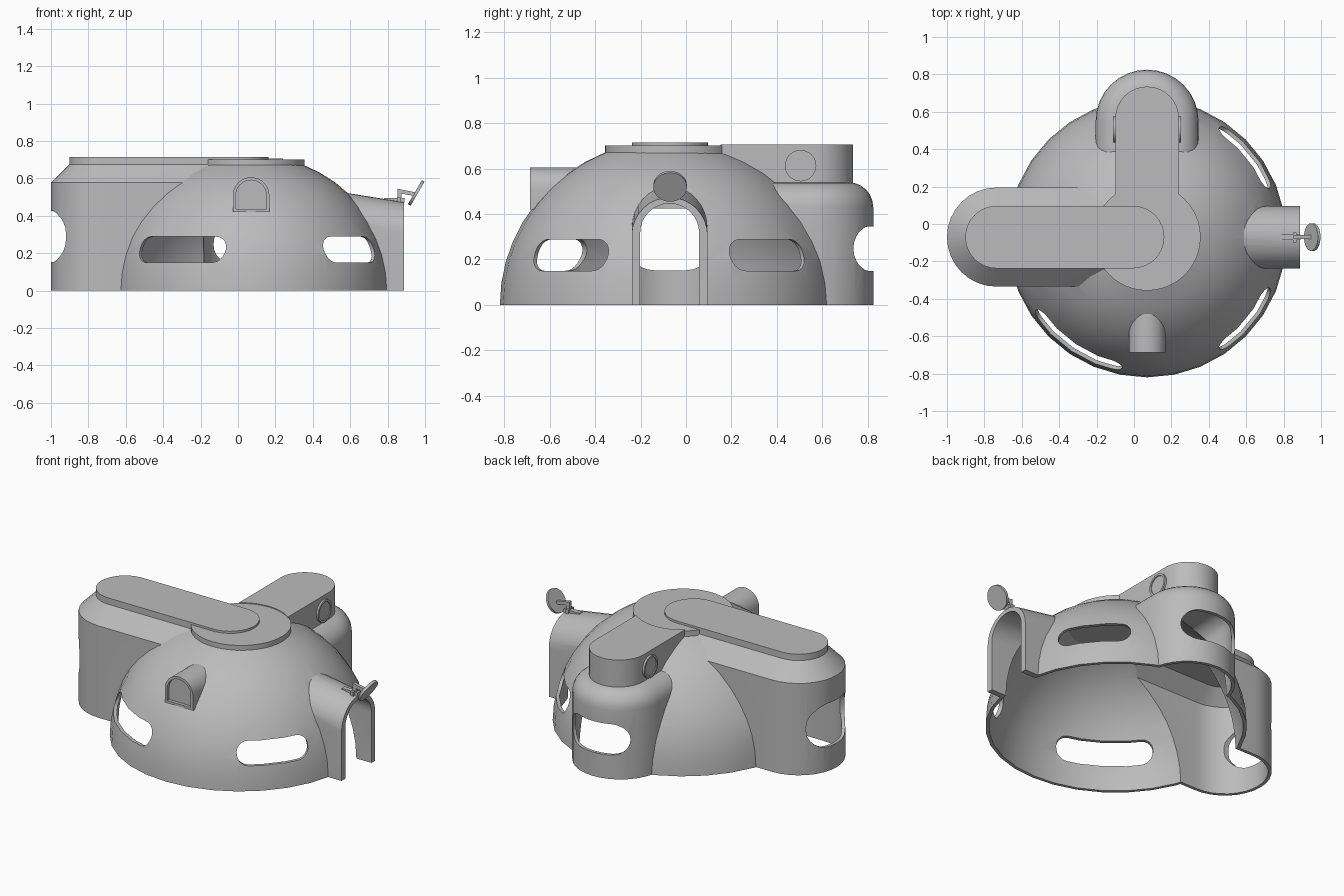
import bpy, bmesh, math
from mathutils import Vector

if "Cube" in bpy.data.objects:
    bpy.data.objects.remove(bpy.data.objects["Cube"])

CX, CY = 0.07, -0.075            # dome axis
grey = bpy.data.materials.new("plain grey")
grey.diffuse_color = (0.5, 0.5, 0.5, 1)
grey.use_nodes = True
grey.node_tree.nodes["Principled BSDF"].inputs["Base Color"].default_value = grey.diffuse_color


def loft(name, rings):
    """Closed solid through rings that have equal numbers of points."""
    bm = bmesh.new()
    vs = [[bm.verts.new(p) for p in ring] for ring in rings]
    n = len(vs[0])
    for a, b in zip(vs, vs[1:]):
        for i in range(n):
            j = (i + 1) % n
            bm.faces.new((a[i], a[j], b[j], b[i]))
    bm.faces.new(vs[0][::-1])
    bm.faces.new(vs[-1])
    bmesh.ops.recalc_face_normals(bm, faces=bm.faces)
    me = bpy.data.meshes.new(name)
    bm.to_mesh(me)
    bm.free()
    me.materials.append(grey)
    ob = bpy.data.objects.new(name, me)
    bpy.context.collection.objects.link(ob)
    return ob


def boolean(target, other, op):
    other.hide_render = True
    m = target.modifiers.new(op, 'BOOLEAN')
    m.operation, m.object, m.solver = op, other, 'EXACT'
    bpy.context.view_layer.objects.active = target
    bpy.ops.object.modifier_apply(modifier=m.name)
    bpy.data.objects.remove(other)


def smooth(ob, angle=25):
    bpy.ops.object.select_all(action='DESELECT')
    ob.select_set(True)
    bpy.context.view_layer.objects.active = ob
    bpy.ops.object.shade_smooth_by_angle(angle=math.radians(angle))


def arc(c, r, a0, a1, n):
    return [(c[0] + r * math.cos(math.radians(a0 + (a1 - a0) * i / n)),
             c[1] + r * math.sin(math.radians(a0 + (a1 - a0) * i / n))) for i in range(n + 1)]


def stadium(c, r, ang, length, both=False):
    """Round end at c facing ang, running back by length."""
    d = (math.cos(math.radians(ang)), math.sin(math.radians(ang)))
    e = (c[0] - d[0] * length, c[1] - d[1] * length)
    back = arc(e, r, ang + 90, ang + 270, 16 if both else 1)
    return arc(c, r, ang - 90, ang + 90, 16) + back


def at(pts, z):
    return [(x, y, z) for x, y in pts]


def disc(name, c, axis, r, depth, n=32):
    q = Vector(axis).to_track_quat('Z', 'Y')
    return loft(name, [[Vector(c) + q @ Vector((x, y, s * depth / 2))
                        for x, y in arc((0, 0), r, 0, 360, n)[:-1]] for s in (-1, 1)])


def box(name, lo, hi):
    pts = [(lo[0], lo[1]), (hi[0], lo[1]), (hi[0], hi[1]), (lo[0], hi[1])]
    return loft(name, [at(pts, lo[2]), at(pts, hi[2])])


def arch(w, z0, top, n=16):
    return [(w, z0)] + arc((0, top - w), w, 0, 180, n) + [(-w, z0)]


def window(c, ang, w, z0, z1, r, d0, d1):
    """Rounded slot cutter facing ang."""
    d = Vector((math.cos(math.radians(ang)), math.sin(math.radians(ang)), 0))
    t = Vector((-d.y, d.x, 0))
    pts = []
    for k, (u, z) in enumerate([(w - r, z1 - r), (r - w, z1 - r), (r - w, z0 + r), (w - r, z0 + r)]):
        pts += arc((u, z), r, 90 * k, 90 * k + 90, 6)
    return loft("window_cutter", [[Vector((c[0], c[1], z)) + d * dd + t * u for u, z in pts]
                                  for dd in (d0, d1)])


# Solids for outer skin (t = 0) and hollow inside (t = wall)
def dome(t, bottom):
    rings = [(0.745 - t, bottom)]
    top = math.asin(0.672 / 0.725)
    for i in range(10):
        a = top * i / 9
        rings.append(((0.745 - t) * math.cos(a), (0.725 - t) * math.sin(a)))
    return loft("shell", [at(arc((CX, CY), r, 0, 360, 32)[:-1], z) for r, z in rings])


def left_tower(t, bottom):
    prof = [(0.265 - t, bottom), (0.265 - t, 0.577 - t * 0.5), (0.165 - t * 0.5, 0.677 - t * 1.5)]
    return loft("left_tower", [at(stadium((-0.735, -0.07), r, 180, 0.8), z) for r, z in prof])


def back_bay(t, bottom):
    prof = [(0.275 - t, bottom)]
    prof += [(0.165 + (0.11 - t) * math.cos(a), 0.43 + (0.11 - t) * math.sin(a))
             for a in [math.pi / 2 * i / 6 for i in range(7)]]
    return loft("back_bay", [at(stadium((CX, 0.55), r, 90, 0.3), z) for r, z in prof])


def doorway(w, tops, x0, x1, bottom):
    return loft("doorway", [[(x, -0.072 + y, z) for y, z in arch(w, bottom, top)]
                            for x, top in zip((x0, x1), tops)])


def hood(w, top, z0, y0, y1):
    return loft("hood", [[(CX + x, y, z) for x, z in arch(w, z0, top)] for y in (y0, y1)])


# Shell: join outer solids, then hollow them
shell = dome(0, -0.2)
arm_end = arc((CX, -0.07), 0.28, 127.4, 52.6, 12)
arm_pts = arc((CX, 0.565), 0.17, 0, 180, 16) + arm_end
arm = loft("back_arm", [at(arm_pts, 0.46), at(arm_pts, 0.707)])
for part in (left_tower(0, -0.22), back_bay(0, -0.24),
             doorway(0.167, (0.535, 0.473), 0.5, 0.887, -0.26),
             hood(0.098, 0.606, 0.42, -0.687, -0.42), arm):
    boolean(shell, part, 'UNION')
W = 0.02
for part in (dome(W, -0.5), left_tower(W, -0.52), back_bay(W, -0.54),
             doorway(0.13, (0.487, 0.436), 0.45, 1.0, -0.56),
             hood(0.082, 0.59, 0.435, -0.75, -0.667),
             window((CX, CY), 236, 0.277, 0.15, 0.288, 0.066, 0.4, 1.0),
             window((CX, CY), -39.5, 0.21, 0.15, 0.288, 0.066, 0.5, 1.0),
             window((CX, CY), 39.5, 0.21, 0.15, 0.288, 0.066, 0.5, 1.0),
             window((-0.735, -0.07), 180, 0.19, 0.152, 0.425, 0.12, 0.05, 0.5),
             window((CX, 0.55), 90, 0.2, 0.15, 0.345, 0.09, 0.05, 0.5),
             box("ground_cutter", (-2, -2, -1), (2, 2, 0))):
    boolean(shell, part, 'DIFFERENCE')
smooth(shell)

# Roof plates
roof_disc = disc("roof_disc", (CX, -0.07, 0.683), (0, 0, 1), 0.286, 0.037, 48)
smooth(roof_disc)
pts = stadium((-0.735, -0.07), 0.167, 180, 0.73, True)
roof_strip = loft("roof_strip", [at(pts, 0.672), at(pts, 0.715)])
smooth(roof_strip)

# Round portholes on both sides of the back arm
for s, side in ((-1, "left"), (1, "right")):
    port = disc(side + "_porthole", (CX + s * 0.17, 0.505, 0.613), (1, 0, 0), 0.069, 0.024)
    boolean(port, disc("porthole_cutter", (CX + s * 0.185, 0.505, 0.613), (1, 0, 0), 0.056, 0.018),
            'DIFFERENCE')
    smooth(port)

# Dish and bracket above the doorway
box("dish_base", (0.78, -0.085, 0.47), (0.89, -0.055, 0.495))
box("dish_foot", (0.85, -0.1, 0.47), (0.87, -0.045, 0.5))
box("dish_post", (0.852, -0.08, 0.49), (0.875, -0.06, 0.54))
arm_side = [(0.852, 0.545), (0.95, 0.525), (0.95, 0.505), (0.852, 0.522)]
loft("dish_arm", [[(x, y, z) for x, z in arm_side] for y in (-0.08, -0.06)])
dish = disc("dish", (0.953, -0.07, 0.522), (0.86, 0, -0.5), 0.074, 0.016)
smooth(dish)
